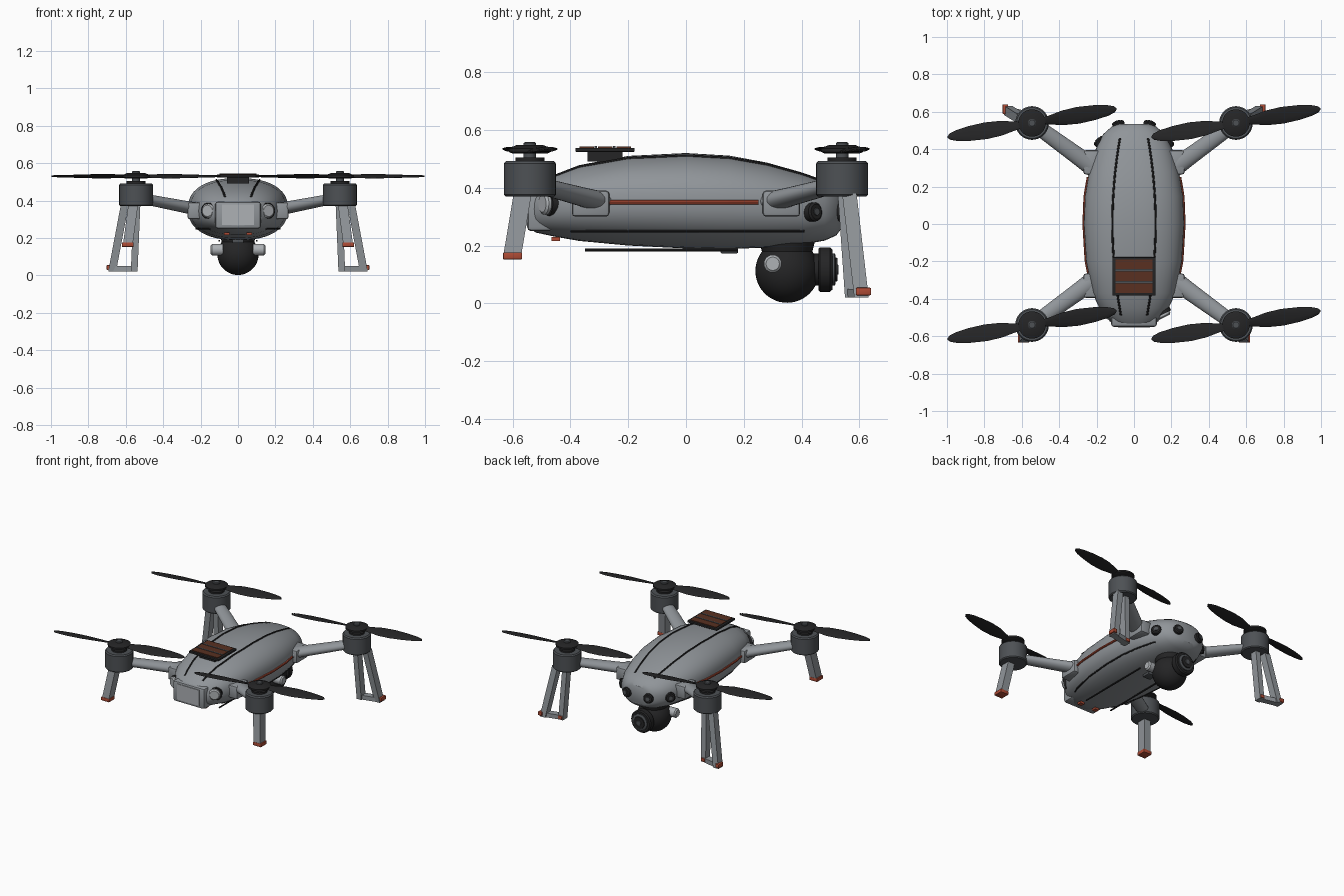
import bpy, bmesh, math
from mathutils import Vector, Matrix

if "Cube" in bpy.data.objects:
    bpy.data.objects.remove(bpy.data.objects["Cube"])


def material(name, rgb):
    m = bpy.data.materials.new(name)
    m.use_nodes = True
    m.diffuse_color = (*rgb, 1)
    m.node_tree.nodes["Principled BSDF"].inputs["Base Color"].default_value = (*rgb, 1)
    return m


GREY = material("shell grey", (0.28, 0.30, 0.32))
LIGHT = material("light grey", (0.42, 0.44, 0.46))
DARK = material("motor grey", (0.075, 0.082, 0.09))
BLACK = material("black", (0.018, 0.018, 0.019))
ORANGE = material("orange", (0.42, 0.07, 0.035))
BROWN = material("panel brown", (0.10, 0.03, 0.015))


def finish(name, bm, mat):
    bmesh.ops.recalc_face_normals(bm, faces=bm.faces)
    mesh = bpy.data.meshes.new(name)
    bm.to_mesh(mesh)
    bm.free()
    mesh.materials.append(mat)
    ob = bpy.data.objects.new(name, mesh)
    bpy.context.collection.objects.link(ob)
    return ob


def loft(name, rings, mat):
    """Skin a list of equal rings and cap both ends."""
    bm = bmesh.new()
    rows = [[bm.verts.new(p) for p in ring] for ring in rings]
    n = len(rows[0])
    for a, b in zip(rows, rows[1:]):
        for i in range(n):
            j = (i + 1) % n
            bm.faces.new((a[i], a[j], b[j], b[i]))
    bm.faces.new(rows[0])
    bm.faces.new(rows[-1])
    return finish(name, bm, mat)


def ellipse(c, u, v, n):
    return [Vector(c) + Vector(u) * math.cos(math.tau * i / n) + Vector(v) * math.sin(math.tau * i / n)
            for i in range(n)]


def turned(name, base, axis, profile, mat, n=32):
    """Lathe (distance, radius) pairs along an axis."""
    d = Vector(axis).normalized()
    u = d.orthogonal().normalized()
    v = d.cross(u)
    return loft(name, [ellipse(Vector(base) + d * h, u * r, v * r, n) for h, r in profile], mat)


def tube(name, path, r, mat):
    return loft(name, [ellipse(p, (r, 0, 0), (0, 0, r), 8) for p in path], mat)


def box(name, centre, size, mat, bevel=0.0):
    bm = bmesh.new()
    bmesh.ops.create_cube(bm, size=1, matrix=Matrix.Translation(centre) @ Matrix.Diagonal((*size, 1)))
    if bevel:
        bmesh.ops.bevel(bm, geom=bm.edges[:], offset=bevel, segments=2, profile=0.5, affect='EDGES')
    return finish(name, bm, mat)


def strut(name, a, b, w, d, mat):
    corners = ((-w, -d), (w, -d), (w, d), (-w, d))
    return loft(name, [[Vector(p) + Vector((x / 2, y / 2, 0)) for x, y in corners] for p in (a, b)], mat)


# Body shell: y, half width, top, bottom
STATIONS = [(-0.55, 0.085, 0.375, 0.265), (-0.52, 0.13, 0.41, 0.245), (-0.45, 0.185, 0.447, 0.23),
            (-0.37, 0.222, 0.478, 0.216), (-0.2, 0.256, 0.51, 0.2), (0.0, 0.268, 0.52, 0.19),
            (0.15, 0.262, 0.511, 0.188), (0.28, 0.24, 0.487, 0.193), (0.4, 0.205, 0.453, 0.203),
            (0.48, 0.165, 0.425, 0.217), (0.52, 0.12, 0.4, 0.235), (0.535, 0.085, 0.38, 0.255)]
POWER = 2.35


def section(y):
    for a, b in zip(STATIONS, STATIONS[1:]):
        if y <= b[0]:
            t = (y - a[0]) / (b[0] - a[0])
            w, top, low = (a[k] + (b[k] - a[k]) * t for k in (1, 2, 3))
            return w, (top + low) / 2, (top - low) / 2


def skin_x(y, z):
    w, c, h = section(y)
    return w * max(0, 1 - abs((z - c) / h) ** POWER) ** (1 / POWER)


def skin_z(y, x):
    w, c, h = section(y)
    return c + h * max(0, 1 - abs(x / w) ** POWER) ** (1 / POWER)


def shell_ring(y, n=48):
    w, c, h = section(y)
    power = lambda s: math.copysign(abs(s) ** (2 / POWER), s)
    angles = [math.tau * i / n for i in range(n)]
    return [Vector((w * power(math.cos(a)), y, c + h * power(math.sin(a)))) for a in angles]


def spread(a, b, n=24):
    return [a + (b - a) * i / n for i in range(n + 1)]


loft("body_shell", [shell_ring(s[0]) for s in STATIONS], GREY)

# Nose block and underside details
box("nose_block", (0, -0.5, 0.322), (0.245, 0.1, 0.145), GREY, 0.015)
box("nose_plate", (0, -0.55, 0.325), (0.17, 0.008, 0.11), LIGHT)
box("belly_pod", (0, 0.15, 0.182), (0.06, 0.06, 0.018), DARK, 0.004)

# Roof vent panel with slats
box("vent_foot", (0, -0.28, 0.508), (0.12, 0.12, 0.035), BLACK)
box("vent_frame", (0, -0.28, 0.531), (0.23, 0.205, 0.014), BLACK, 0.003)
for i in (-1, 0, 1):
    box("vent_slat", (0, -0.28 + i * 0.064, 0.539), (0.2, 0.05, 0.006), BROWN)
for i in (-1, 1):
    box("vent_bar", (0, -0.28 + i * 0.032, 0.54), (0.2, 0.009, 0.007), DARK)

# Seams, stripes, sensors on both flanks
for s in (-1, 1):
    tube("side_stripe", [(s * skin_x(y, 0.35), y, 0.35) for y in spread(-0.27, 0.25)], 0.008, ORANGE)
    tube("lower_seam", [(s * skin_x(y, 0.25), y, 0.25) for y in spread(-0.4, 0.41)], 0.005, BLACK)
    roof = []
    for y in spread(-0.49, 0.46):
        x = 0.115 - 0.19 * y * y
        roof.append((s * x, y, skin_z(y, x)))
    tube("roof_seam", roof, 0.006, BLACK)
    tube("belly_rail", [(s * 0.1, y, 0.185) for y in spread(-0.35, 0.18, 4)], 0.005, BLACK)
    box("belly_light", (s * 0.06, -0.45, 0.222), (0.03, 0.03, 0.014), ORANGE)
    turned("nose_sensor", (s * 0.145, -0.46, 0.345), (s * 0.5, -1, 0),
           [(0, 0.038), (0.035, 0.038), (0.042, 0.03)], LIGHT, 24)
    turned("nose_sensor_rim", (s * 0.15, -0.46, 0.345), (s * 0.5, -1, 0),
           [(0, 0.043), (0.022, 0.043)], BLACK, 24)
    for x, y, nx in ((0.08, 0.52, 0.25), (0.175, 0.43, 1)):
        turned("tail_sensor", (s * x, y, 0.315), (s * nx, 1, 0.1), [(0, 0.033), (0.024, 0.033), (0.03, 0.026)],
               BLACK, 24)
        turned("tail_sensor_lens", (s * x, y, 0.315), (s * nx, 1, 0.1), [(0, 0.015), (0.034, 0.013)], DARK, 16)

# Camera gimbal
bm = bmesh.new()
bmesh.ops.create_uvsphere(bm, u_segments=40, v_segments=24, radius=0.11,
                          matrix=Matrix.Translation((0, 0.35, 0.112)))
finish("camera_ball", bm, BLACK)
turned("gimbal_neck", (0, 0.35, 0.17), (0, 0, 1), [(0, 0.085), (0.06, 0.1)], BLACK)
for s in (-1, 1):
    turned("gimbal_knob", (s * 0.08, 0.3, 0.137), (s, 0, 0), [(0, 0.031), (0.058, 0.031), (0.066, 0.023)], LIGHT, 24)
turned("lens_base", (0, 0.43, 0.117), (0, 1, 0), [(0, 0.055), (0.035, 0.055)], BLACK)
turned("lens_housing", (0, 0.458, 0.117), (0, 1, 0),
       [(0, 0.072), (0.006, 0.077), (0.04, 0.077), (0.048, 0.07)], BLACK)
turned("lens_ring", (0, 0.5, 0.117), (0, 1, 0), [(0, 0.056), (0.014, 0.056), (0.018, 0.05)], DARK)
turned("lens_barrel", (0, 0.51, 0.117), (0, 1, 0), [(0, 0.043), (0.014, 0.04)], BLACK)
turned("lens_glass", (0, 0.515, 0.117), (0, 1, 0), [(0, 0.02), (0.013, 0.016)], DARK)

# Propeller blade stations: distance, chord, pitch
BLADE = [(0.03, 0.035, 22), (0.09, 0.05, 20), (0.17, 0.082, 16), (0.25, 0.092, 12),
         (0.34, 0.08, 9), (0.41, 0.058, 7), (0.445, 0.034, 6), (0.458, 0.008, 5)]


def blade(hub, turn):
    d = Vector((math.cos(turn), math.sin(turn), 0))
    side = Vector((-d.y, d.x, 0))
    rings = []
    for r, chord, pitch in BLADE:
        tilt = Matrix.Rotation(math.radians(pitch), 3, d)
        rings.append(ellipse(hub + d * r, tilt @ side * chord / 2, tilt @ Vector((0, 0, 0.005)), 10))
    loft("propeller_blade", rings, BLACK)


# Arms, motors and propellers at the four corners
for sx in (-1, 1):
    for sy in (-1, 1):
        box("arm_socket", (sx * 0.225, sy * 0.33, 0.345), (0.09, 0.13, 0.09), GREY, 0.012)
        start = Vector((sx * 0.2, sy * 0.29, 0.35))
        end = Vector((sx * 0.51, sy * 0.515, 0.41))
        across = (end - start).cross(Vector((0, 0, 1))).normalized()
        loft("arm", [ellipse(start.lerp(end, t), across * r, (0, 0, r * 0.7), 24)
                     for t, r in ((0, 0.052), (0.3, 0.047), (1, 0.04))], GREY)
        mx, my = sx * 0.545, sy * 0.54
        turned("motor", (mx, my, 0.37), (0, 0, 1),
               [(0, 0.084), (0.006, 0.09), (0.114, 0.09), (0.122, 0.083)], DARK)
        turned("motor_cap", (mx, my, 0.49), (0, 0, 1), [(0, 0.05), (0.014, 0.05)], BLACK)
        turned("motor_shaft", (mx, my, 0.5), (0, 0, 1), [(0, 0.022), (0.054, 0.022), (0.058, 0.017)], DARK, 20)
        turned("propeller_hub", (mx, my, 0.518), (0, 0, 1),
               [(0, 0.06), (0.006, 0.073), (0.018, 0.073), (0.03, 0.045)], BLACK)
        for flip in (0, math.pi):
            blade(Vector((mx, my, 0.53)), math.radians(9.5) + flip)

# Legs: single struts in front, two-strut frames behind
for s in (-1, 1):
    strut("front_leg", (s * 0.56, -0.565, 0.38), (s * 0.588, -0.6, 0.172), 0.052, 0.062, GREY)
    box("front_foot", (s * 0.59, -0.6, 0.164), (0.062, 0.066, 0.024), ORANGE, 0.003)
    strut("rear_leg_outer", (s * 0.605, 0.565, 0.38), (s * 0.673, 0.607, 0.02), 0.042, 0.05, GREY)
    strut("rear_leg_inner", (s * 0.54, 0.55, 0.38), (s * 0.555, 0.575, 0.02), 0.036, 0.05, GREY)
    loft("rear_leg_bar", [[(s * x, y + dy, z) for dy, z in ((-0.022, 0.02), (0.022, 0.02), (0.022, 0.05),
                                                            (-0.022, 0.05))]
                          for x, y in ((0.545, 0.575), (0.685, 0.608))], GREY)
    box("rear_foot_outer", (s * 0.688, 0.614, 0.041), (0.028, 0.052, 0.026), ORANGE, 0.003)
    box("rear_foot_inner", (s * 0.555, 0.592, 0.036), (0.03, 0.03, 0.022), ORANGE, 0.003)

# Smooth the rounded parts, keep edges crisp
bpy.ops.object.select_all(action='DESELECT')
for ob in bpy.context.scene.objects:
    if ob.type == 'MESH':
        ob.select_set(True)
        bpy.context.view_layer.objects.active = ob
bpy.ops.object.shade_smooth_by_angle(angle=math.radians(35))
